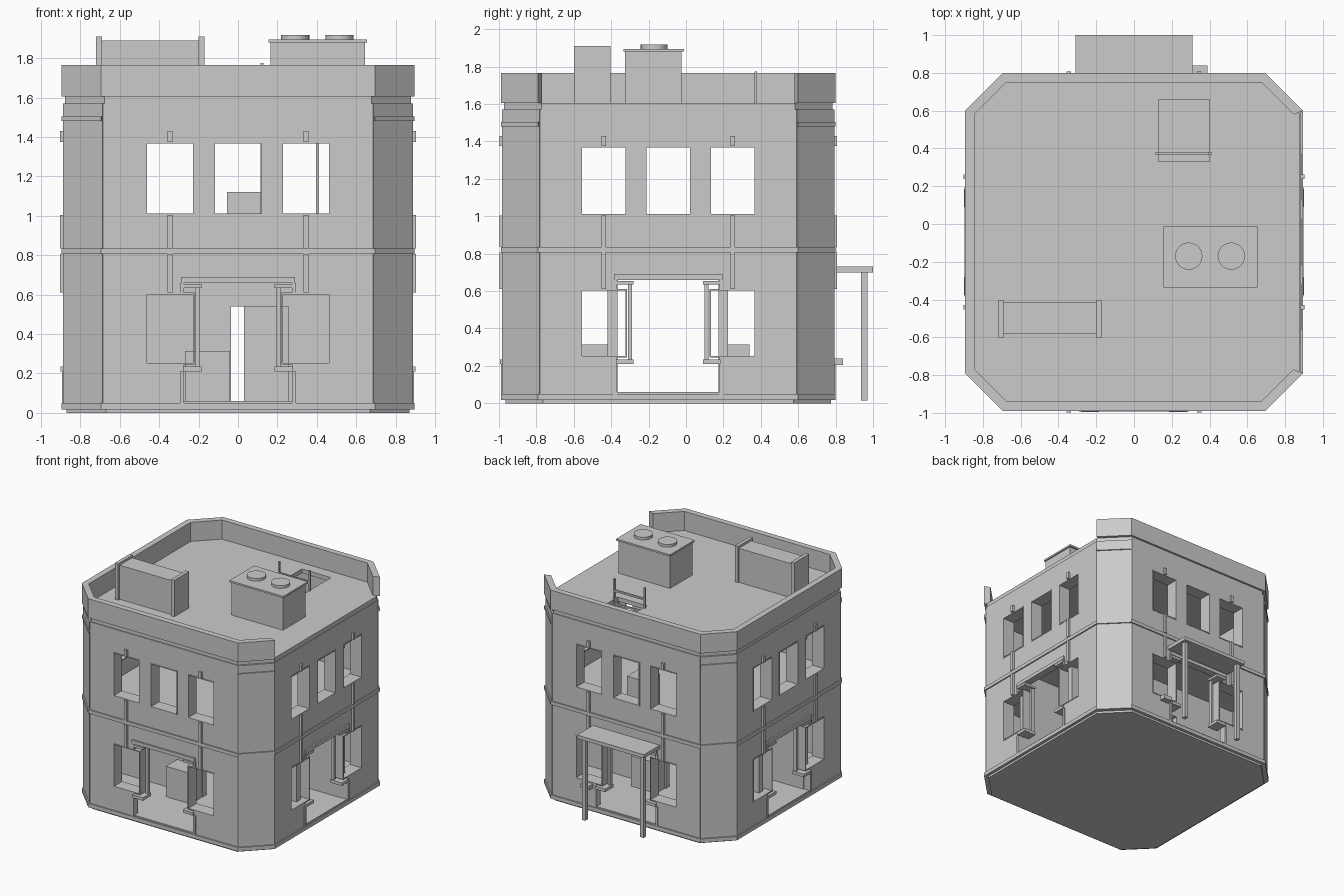
import bpy, bmesh, math
from mathutils import Matrix, Vector

cube = bpy.data.objects.get("Cube")
if cube:
    bpy.data.objects.remove(cube)

GREY = (0.6, 0.6, 0.6, 1)
stone = bpy.data.materials.new("plain grey")
stone.use_nodes = True
stone.diffuse_color = GREY
stone.node_tree.nodes["Principled BSDF"].inputs["Base Color"].default_value = GREY

CENTRE = Matrix.Translation((0, -0.095, 0))   # middle of the building
WALL, CHAMFER, THICK = 0.885, 0.2, 0.05


def finish(name, bm):
    bmesh.ops.recalc_face_normals(bm, faces=bm.faces)
    mesh = bpy.data.meshes.new(name)
    bm.to_mesh(mesh)
    bm.free()
    mesh.materials.append(stone)
    obj = bpy.data.objects.new(name, mesh)
    bpy.context.collection.objects.link(obj)
    return obj


def add_box(bm, x, y, z, matrix=Matrix()):
    size = Matrix.Diagonal((x[1] - x[0], y[1] - y[0], z[1] - z[0], 1))
    mid = Matrix.Translation((sum(x) / 2, sum(y) / 2, sum(z) / 2))
    bmesh.ops.create_cube(bm, size=1, matrix=matrix @ mid @ size)


def boxes(name, *parts):
    bm = bmesh.new()
    for part in parts:
        add_box(bm, *part)
    return finish(name, bm)


def facade(name, parts, mirror=False):
    """Repeat boxes (along wall, outward distance, height) on all four sides."""
    bm = bmesh.new()
    for k in range(4):
        side = CENTRE @ Matrix.Rotation(k * math.pi / 2, 4, "Z")
        for u, d, z in parts:
            for flip in ((1, -1) if mirror else (1,)):
                along = sorted((u[0] * flip, u[1] * flip))
                add_box(bm, along, (-d[1], -d[0]), z, side)
    return finish(name, bm)


def octagon(a, c=CHAMFER):
    b = a - c
    pts = [(-b, -a), (b, -a), (a, -b), (a, b), (b, a), (-b, a), (-a, b), (-a, -b)]
    return [CENTRE @ Vector((x, y, 0)) for x, y in pts]


def slab(name, a, z0, z1):
    bm = bmesh.new()
    face = bm.faces.new([bm.verts.new((p.x, p.y, z0)) for p in octagon(a)])
    new = bmesh.ops.extrude_face_region(bm, geom=[face])["geom"]
    top = [v for v in new if isinstance(v, bmesh.types.BMVert)]
    bmesh.ops.translate(bm, verts=top, vec=(0, 0, z1 - z0))
    return finish(name, bm)


def ring(name, a, z0, z1, segments=range(8), thick=THICK):
    """Octagonal band; even segments are walls, odd ones are cut corners."""
    bm = bmesh.new()
    outer, inner = octagon(a), octagon(a - thick, CHAMFER - thick * 0.586)
    for i in segments:
        j = (i + 1) % 8
        loop = [outer[i], outer[j], inner[j], inner[i]]
        low = [bm.verts.new((p.x, p.y, z0)) for p in loop]
        high = [bm.verts.new((p.x, p.y, z1)) for p in loop]
        bm.faces.new(low)
        bm.faces.new(high)
        for n in range(4):
            m = (n + 1) % 4
            bm.faces.new((low[n], low[m], high[m], high[n]))
    return finish(name, bm)


# Openings: one door, two lower windows, three upper windows per side
LOWER, UPPER = (0.245, 0.61), (1.005, 1.375)
DOOR = ((-0.275, 0.275), (0.06, 0.66))
WINDOWS = [((m - 0.125, m + 0.125), z) for m, z in
           ((-0.345, LOWER), (0.345, LOWER), (-0.345, UPPER), (0, UPPER), (0.345, UPPER))]
OPENINGS = WINDOWS + [DOOR]
EDGE = WALL - CHAMFER


def wall_panel(k):
    us = sorted({-EDGE, EDGE} | {v for u, z in OPENINGS for v in u})
    zs = sorted({0.02, 1.57} | {v for u, z in OPENINGS for v in z})
    side = CENTRE @ Matrix.Rotation(k * math.pi / 2, 4, "Z")
    bm = bmesh.new()
    grid = {(u, z): bm.verts.new(side @ Vector((u, -WALL, z))) for u in us for z in zs}
    for u0, u1 in zip(us, us[1:]):
        for z0, z1 in zip(zs, zs[1:]):
            um, zm = (u0 + u1) / 2, (z0 + z1) / 2
            if not any(u[0] < um < u[1] and z[0] < zm < z[1] for u, z in OPENINGS):
                bm.faces.new([grid[u0, z0], grid[u1, z0], grid[u1, z1], grid[u0, z1]])
    inward = side.to_3x3() @ Vector((0, THICK, 0))
    new = bmesh.ops.extrude_face_region(bm, geom=bm.faces[:], use_keep_orig=True)["geom"]
    bmesh.ops.translate(bm, verts=[v for v in new if isinstance(v, bmesh.types.BMVert)], vec=inward)
    bmesh.ops.delete(bm, geom=[v for v in bm.verts if not v.link_faces], context="VERTS")
    bmesh.ops.recalc_face_normals(bm, faces=bm.faces)
    bmesh.ops.dissolve_limit(bm, angle_limit=0.01, verts=bm.verts[:], edges=bm.edges[:])
    finish(("front", "right", "back", "left")[k] + "_wall", bm)


for k in range(4):
    wall_panel(k)

# Corners, floors and horizontal bands
CORNERS = (1, 3, 5, 7)
ring("corner_walls", WALL + 0.003, 0.02, 1.57, CORNERS)
slab("base_slab", 0.87, 0, 0.025)
slab("ground_floor", 0.86, 0.02, 0.06)
slab("upper_floor", 0.84, 0.8, 0.835)
ring("base_band", 0.895, 0.018, 0.05)
ring("middle_band", 0.895, 0.805, 0.835)
ring("corner_band", 0.895, 1.48, 1.505, CORNERS)
ring("cornice_recess", 0.878, 1.57, 1.605)
ring("parapet", 0.895, 1.605, 1.765, [i for i in range(8) if i != 2])

# Roof with a hatch hole
roof = slab("roof", 0.85, 1.57, 1.605)
cutter = boxes("hatch_cutter", ((0.13, 0.4), (0.33, 0.66), (1.5, 1.7)))
cut = roof.modifiers.new("hatch", "BOOLEAN")
cut.operation, cut.solver, cut.object = "DIFFERENCE", "EXACT", cutter
bpy.context.view_layer.objects.active = roof
bpy.ops.object.modifier_apply(modifier=cut.name)
bpy.data.objects.remove(cutter)

# Window casings: thin tubes reaching into the rooms
T, DEPTH = 0.008, (0.78, 0.888)
casing = []
for (u0, u1), (z0, z1) in WINDOWS:
    casing += [((u0, u0 + T), DEPTH, (z0, z1)), ((u1 - T, u1), DEPTH, (z0, z1)),
               ((u0, u1), DEPTH, (z0, z0 + T)), ((u0, u1), DEPTH, (z1 - T, z1))]
facade("window_casings", casing)

# Door surrounds and the vertical strips between windows
OUT = (0.88, 0.898)
facade("door_lintels", [((-0.29, 0.29), OUT, (0.66, 0.69))])
facade("door_trims", [((0.275, 0.295), (0.87, 0.893), (0.05, 0.21)),
                      ((0.275, 0.295), (0.87, 0.893), (0.61, 0.66))], mirror=True)
facade("door_brackets", [((0.185, 0.28), (0.79, 0.9), (0.21, 0.235)),
                         ((0.185, 0.28), (0.79, 0.9), (0.635, 0.655)),
                         ((0.195, 0.215), (0.79, 0.82), (0.235, 0.635))], mirror=True)
facade("wall_strips", [((0.333, 0.357), (0.88, 0.903), z) for z in
                       ((0.61, 0.805), (0.835, 1.005), (1.375, 1.43))], mirror=True)

# Inside: two cross walls with offset doorways, counters and a crate
ROOM = (0.06, 0.8)
for name, y, gap in (("front_room_wall", (-0.42, -0.365), (-0.035, 0.255)),
                     ("back_room_wall", (0.175, 0.225), (-0.255, 0.03))):
    boxes(name, ((-0.835, gap[0]), y, ROOM), ((gap[1], 0.835), y, ROOM),
          (gap, y, (0.54, 0.8)))
boxes("front_counter", ((-0.27, -0.04), (-0.57, -0.42), (0.06, 0.315)))
boxes("back_counter", ((0.04, 0.27), (0.225, 0.34), (0.06, 0.315)))
boxes("upper_crate", ((-0.055, 0.125), (0.42, 0.6), (0.835, 1.12)))

# Ladder through the hatch
RAIL = (0.365, 0.38)
boxes("ladder", ((0.115, 0.13), RAIL, (0.83, 1.775)), ((0.395, 0.41), RAIL, (0.83, 1.775)),
      *[((0.12, 0.4), RAIL, (z, z + 0.015)) for z in (1.45, 1.56, 1.67)])

# Roof bench-shaped housing with end caps
boxes("roof_housing", ((-0.7, -0.19), (-0.58, -0.415), (1.6, 1.89)),
      ((-0.72, -0.69), (-0.6, -0.405), (1.6, 1.91)),
      ((-0.2, -0.17), (-0.6, -0.405), (1.6, 1.91)))

# Ventilation unit with two round fans
boxes("vent_unit", ((0.165, 0.645), (-0.325, -0.025), (1.6, 1.88)),
      ((0.155, 0.655), (-0.335, -0.01), (1.88, 1.895)))
bm = bmesh.new()
for x in (0.29, 0.515):
    bmesh.ops.create_cone(bm, cap_ends=True, segments=24, radius1=0.072, radius2=0.072,
                          depth=0.025, matrix=Matrix.Translation((x, -0.17, 1.905)))
finish("vent_fans", bm)

# Back porch canopy on two posts, with a small wall box
boxes("porch_canopy", ((-0.31, 0.31), (0.78, 1), (0.7, 0.73)))
boxes("porch_posts", *[((x - 0.016, x + 0.016), (0.935, 0.97), (0.015, 0.7)) for x in (-0.27, 0.27)])
boxes("wall_box", ((0.31, 0.39), (0.78, 0.84), (0.205, 0.24)))
